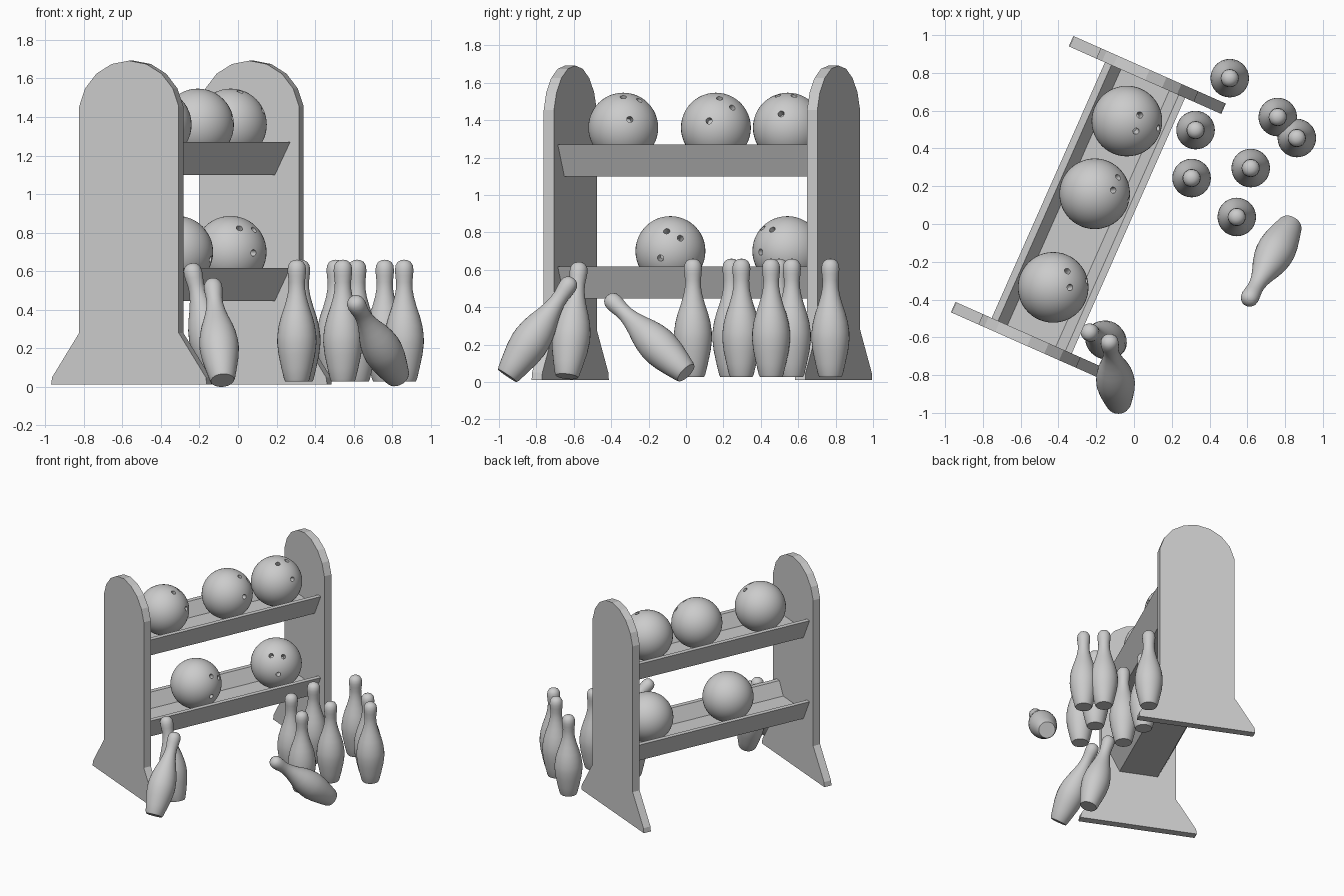
import bpy, bmesh, math
from mathutils import Vector, Matrix

if "Cube" in bpy.data.objects:
    bpy.data.objects.remove(bpy.data.objects["Cube"])

# Rack frame: turned about z, local y runs along the shelves
ANGLE = math.radians(23.9)
RACK = Matrix.Translation((-0.2415, 0.085, 0)) @ Matrix.Rotation(-ANGLE, 4, 'Z')


def make_object(name, bm, matrix=Matrix(), smooth=None):
    bmesh.ops.recalc_face_normals(bm, faces=bm.faces)
    mesh = bpy.data.meshes.new(name)
    bm.to_mesh(mesh)
    bm.free()
    ob = bpy.data.objects.new(name, mesh)
    bpy.context.collection.objects.link(ob)
    ob.matrix_world = matrix
    if smooth:
        shade(ob, smooth)
    return ob


def shade(ob, degrees):
    bpy.ops.object.select_all(action='DESELECT')
    ob.select_set(True)
    bpy.context.view_layer.objects.active = ob
    bpy.ops.object.shade_smooth_by_angle(angle=math.radians(degrees))


def extrude_profile(name, profile, y0, y1):
    """Prism along the rack's length from an (x, z) outline."""
    bm = bmesh.new()
    face = bm.faces.new([bm.verts.new((x, y0, z)) for x, z in profile])
    new = bmesh.ops.extrude_face_region(bm, geom=[face])['geom']
    bmesh.ops.translate(bm, vec=(0, y1 - y0, 0),
                        verts=[v for v in new if isinstance(v, bmesh.types.BMVert)])
    return make_object(name, bm, RACK)


# Side panels: flared foot, straight body, rounded top
half, start = 0.2825, math.radians(9.7)
radius = half / math.cos(start)
arc = [start + (math.pi - 2 * start) * i / 8 for i in range(9)]
panel = [(-0.4415, 0.012), (0.4415, 0.012), (0.436, 0.05), (half, 0.28)]
panel += [(radius * math.cos(a), 1.692 - radius + radius * math.sin(a)) for a in arc]
panel += [(-half, 0.28), (-0.436, 0.05)]
extrude_profile("front_side_panel", panel, -0.80, -0.74)
extrude_profile("rear_side_panel", panel, 0.74, 0.80)

# Trough shelves
right = [(0.145, 0), (0.232, 0.171), (0.195, 0.171), (0.14, 0.068)]
trough = right + [(-x, z) for x, z in reversed(right)]
for name, z0 in (("lower_shelf", 0.446), ("upper_shelf", 1.099)):
    extrude_profile(name, [(x, z + z0) for x, z in trough], -0.742, 0.742)

# Bowling balls with three finger holes each
R = 0.187


def ball(name, along, z, holes):
    centre = RACK @ Vector((0, along, z))
    bm = bmesh.new()
    bmesh.ops.create_uvsphere(bm, u_segments=48, v_segments=24, radius=R)
    ob = make_object(name, bm, Matrix.Translation(centre))
    cut = bmesh.new()
    for h in holes:
        d = Vector(h).normalized()
        m = Matrix.Translation(d * R) @ d.to_track_quat('Z', 'Y').to_matrix().to_4x4()
        bmesh.ops.create_cone(cut, cap_ends=True, segments=16, radius1=0.017,
                              radius2=0.017, depth=0.11, matrix=m)
    cutter = make_object(name + "_cutter", cut, Matrix.Translation(centre))
    cutter.hide_render = True
    mod = ob.modifiers.new("holes", 'BOOLEAN')
    mod.operation, mod.object, mod.solver = 'DIFFERENCE', cutter, 'EXACT'
    bpy.context.view_layer.objects.active = ob
    bpy.ops.object.modifier_apply(modifier=mod.name)
    bpy.data.objects.remove(cutter)
    shade(ob, 35)


ball("upper_ball_1", -0.46, 1.36, [(.074, .085, .144), (.09, 0, .166), (.178, .035, .044)])
ball("upper_ball_2", 0.082, 1.36, [(.127, .09, .11), (.1, .02, .16), (.18, -.037, .037)])
ball("upper_ball_3", 0.503, 1.36, [(.069, .032, .17), (.048, -.053, .17), (.17, -.037, .075)])
ball("lower_ball_1", -0.184, 0.70, [(.152, -.02, .107), (.165, .053, .07), (.175, -.053, -.037)])
ball("lower_ball_2", 0.50, 0.70, [(.12, -.08, .114), (.047, -.133, .124), (.12, -.144, -.005)])

# Pins: lathed (radius, height) profile
PIN = [(0, 0), (.06, 0), (.066, .012), (.08, .07), (.095, .14), (.102, .20), (.101, .24),
       (.094, .29), (.081, .34), (.064, .39), (.05, .44), (.043, .48), (.042, .515),
       (.046, .55), (.048, .577), (.045, .602), (.034, .62), (.018, .629), (0, .632)]


def pin(name, base, axis=(0, 0, 1)):
    bm = bmesh.new()
    verts = [bm.verts.new((r, 0, h)) for r, h in PIN]
    edges = [bm.edges.new(p) for p in zip(verts, verts[1:])]
    bmesh.ops.spin(bm, geom=verts + edges, cent=(0, 0, 0), axis=(0, 0, 1),
                   angle=2 * math.pi, steps=32)
    bmesh.ops.remove_doubles(bm, verts=bm.verts, dist=1e-5)
    turn = Vector((0, 0, 1)).rotation_difference(Vector(axis)).to_matrix().to_4x4()
    make_object(name, bm, Matrix.Translation(base) @ turn, 40)


standing = [(.507, .772), (.761, .566), (.862, .455), (.326, .497),
            (.305, .243), (.618, .296), (.544, .037)]
for i, (x, y) in enumerate(standing):
    pin(f"standing_pin_{i + 1}", (x, y, 0.028))

# Toppling pins
pin("leaning_pin", (-.10, -.637, .03), (-.23, .108, .967))
pin("tilted_pin", (-.08, -.955, .034), (-.084, .557, .826))
pin("falling_pin", (.83, 0, .049), (-.37, -.665, .648))
